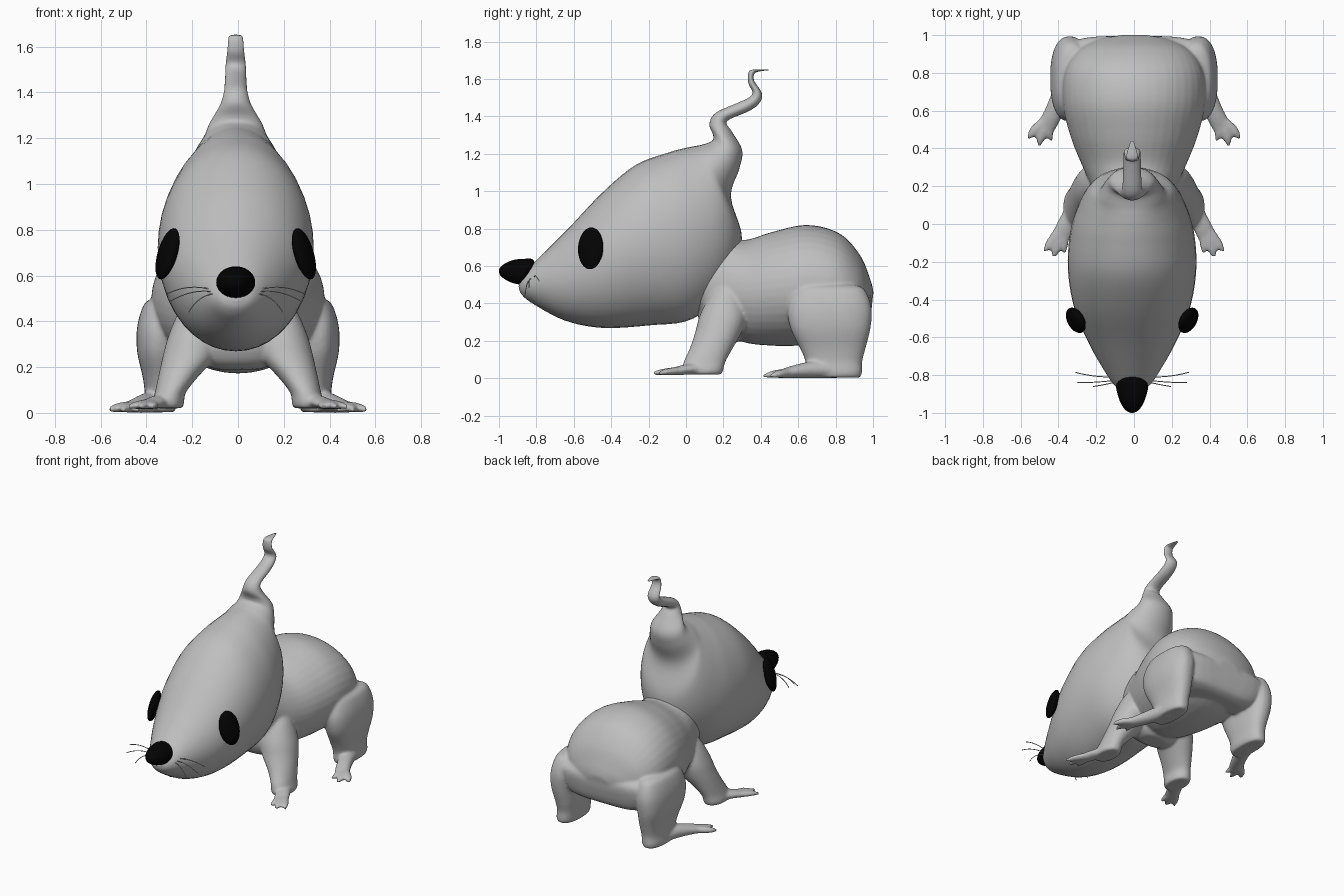
import bpy, bmesh, math
from mathutils import Vector, Matrix

CX = -0.01  # head sits very slightly off centre


def material(name, rgb):
    m = bpy.data.materials.new(name)
    m.diffuse_color = (*rgb, 1)
    return m


GREY = material("grey fur", (0.52, 0.52, 0.52))
BLACK = material("black", (0.001, 0.001, 0.001))


def resample(rows, k):
    """Catmull-Rom interpolation of rows of numbers."""
    out = []
    for i in range(len(rows) - 1):
        p0, p1, p2 = rows[max(i - 1, 0)], rows[i], rows[i + 1]
        p3 = rows[min(i + 2, len(rows) - 1)]
        for j in range(k):
            t = j / k
            out.append([0.5 * (2 * b + (c - a) * t + (2 * a - 5 * b + 4 * c - d) * t * t
                               + (3 * b - a - 3 * c + d) * t ** 3)
                        for a, b, c, d in zip(p0, p1, p2, p3)])
    return out + [list(rows[-1])]


def loft(bm, sections, n=32, power=2.0):
    """Skin closed rings given as (centre, axis u, axis v)."""
    rings = []
    for c, u, v in sections:
        ring = []
        for i in range(n):
            a = 2 * math.pi * i / n
            ca, sa = math.cos(a), math.sin(a)
            x = math.copysign(abs(ca) ** (2 / power), ca)
            y = math.copysign(abs(sa) ** (2 / power), sa)
            ring.append(bm.verts.new(c + u * x + v * y))
        rings.append(ring)
    for r, q in zip(rings, rings[1:]):
        for i in range(n):
            bm.faces.new((r[i], r[(i + 1) % n], q[(i + 1) % n], q[i]))
    bm.faces.new(rings[0])
    bm.faces.new(rings[-1])


def profile(bm, rows, cx=0.0, k=5):
    """Rows: lower y, z, upper y, z, half width."""
    secs = []
    for y0, z0, y1, z1, w in resample(rows, k):
        lo, hi = Vector((cx, y0, z0)), Vector((cx, y1, z1))
        secs.append(((lo + hi) / 2, Vector((max(w, 0.003), 0, 0)), (hi - lo) / 2))
    loft(bm, secs, 40)


def column(bm, rows, s, power=2.3):
    """Rows: x, y, z, radius x, radius y (level sections)."""
    loft(bm, [(Vector((s * x, y, z)), Vector((rx, 0, 0)), Vector((0, ry, 0)))
              for x, y, z, rx, ry in resample(rows, 4)], 32, power)


def paw(bm, rows, s):
    """Rows: x, y, z, half width, half height along a level path."""
    d = Vector((s * (rows[-1][0] - rows[0][0]), rows[-1][1] - rows[0][1], 0)).normalized()
    side = Vector((-d.y, d.x, 0))
    loft(bm, [(Vector((s * x, y, z)), side * w, Vector((0, 0, h)))
              for x, y, z, w, h in resample(rows, 4)], 20)


def finish(name, bm, mat):
    bmesh.ops.recalc_face_normals(bm, faces=bm.faces)
    me = bpy.data.meshes.new(name)
    bm.to_mesh(me)
    bm.free()
    for p in me.polygons:
        p.use_smooth = True
    me.materials.append(mat)
    ob = bpy.data.objects.new(name, me)
    bpy.context.collection.objects.link(ob)
    return ob


# Head running back and up into the curly tip
bm = bmesh.new()
profile(bm, [
    (-0.895, 0.49, -0.885, 0.53, 0.03), (-0.88, 0.45, -0.85, 0.58, 0.08),
    (-0.82, 0.40, -0.77, 0.66, 0.135), (-0.65, 0.31, -0.63, 0.80, 0.225),
    (-0.45, 0.27, -0.45, 0.99, 0.305), (-0.2, 0.283, -0.27, 1.14, 0.34),
    (0.04, 0.32, -0.1, 1.205, 0.325), (0.23, 0.50, -0.01, 1.23, 0.275),
    (0.30, 0.74, 0.04, 1.24, 0.225), (0.24, 0.97, 0.09, 1.25, 0.18),
    (0.285, 1.12, 0.14, 1.27, 0.14), (0.30, 1.22, 0.145, 1.30, 0.115),
    (0.245, 1.32, 0.125, 1.36, 0.07), (0.22, 1.375, 0.16, 1.42, 0.052),
    (0.34, 1.43, 0.27, 1.47, 0.047), (0.395, 1.475, 0.335, 1.50, 0.045),
    (0.405, 1.525, 0.355, 1.53, 0.043), (0.365, 1.59, 0.333, 1.58, 0.036),
    (0.365, 1.627, 0.335, 1.637, 0.032), (0.39, 1.64, 0.365, 1.651, 0.027),
    (0.44, 1.647, 0.44, 1.651, 0.008)], CX)
finish("head", bm, GREY)

# Body, legs and paws, fused into one skin
bm = bmesh.new()
profile(bm, [
    (0.0, 0.42, 0.0, 0.68, 0.16), (0.13, 0.27, 0.2, 0.75, 0.21),
    (0.3, 0.195, 0.32, 0.74, 0.275), (0.45, 0.175, 0.47, 0.785, 0.335),
    (0.6, 0.175, 0.65, 0.82, 0.375), (0.76, 0.2, 0.82, 0.775, 0.37),
    (0.88, 0.25, 0.93, 0.66, 0.31), (0.955, 0.31, 0.985, 0.53, 0.20),
    (0.99, 0.37, 1.003, 0.46, 0.08)])
# chest between the front legs
column(bm, [(0, 0.21, 0.19, 0.10, 0.06), (0, 0.20, 0.23, 0.17, 0.105),
            (0, 0.19, 0.32, 0.20, 0.125), (0, 0.20, 0.42, 0.16, 0.10)], 1, 2.5)
# low rump joining both haunches
column(bm, [(0, 0.84, 0.23, 0.20, 0.07), (0, 0.84, 0.26, 0.29, 0.12), (0, 0.835, 0.34, 0.36, 0.152),
            (0, 0.835, 0.43, 0.37, 0.158), (0, 0.82, 0.48, 0.34, 0.12), (0, 0.81, 0.51, 0.29, 0.08)], 1, 4)
for s in (-1, 1):
    # hind leg
    column(bm, [(0.325, 0.77, 0.50, 0.045, 0.13), (0.33, 0.77, 0.475, 0.08, 0.185),
                (0.338, 0.768, 0.38, 0.102, 0.224), (0.343, 0.772, 0.27, 0.098, 0.215),
                (0.335, 0.785, 0.16, 0.082, 0.175), (0.335, 0.79, 0.09, 0.073, 0.152),
                (0.34, 0.79, 0.03, 0.072, 0.152), (0.34, 0.79, 0.003, 0.062, 0.14)], s, 2.4)
    paw(bm, [(0.35, 0.78, 0.045, 0.06, 0.045), (0.39, 0.67, 0.045, 0.052, 0.045),
             (0.435, 0.57, 0.034, 0.05, 0.034), (0.475, 0.50, 0.022, 0.052, 0.021)], s)
    for tx, ty in ((0.564, 0.45), (0.503, 0.41), (0.437, 0.44)):
        paw(bm, [(0.45, 0.56, 0.03, 0.03, 0.026), (0.19 + tx * 0.6, 0.20 + ty * 0.65, 0.022, 0.028, 0.02),
                 (tx, ty, 0.012, 0.006, 0.01)], s)
    # front leg, splaying out from the chest
    column(bm, [(0.16, 0.22, 0.52, 0.04, 0.04), (0.17, 0.215, 0.45, 0.085, 0.085),
                (0.185, 0.20, 0.34, 0.118, 0.125), (0.21, 0.175, 0.25, 0.118, 0.125),
                (0.26, 0.135, 0.16, 0.088, 0.115), (0.295, 0.10, 0.09, 0.068, 0.112),
                (0.305, 0.09, 0.045, 0.070, 0.11), (0.305, 0.09, 0.02, 0.064, 0.1)], s, 2.1)
    paw(bm, [(0.29, 0.14, 0.05, 0.05, 0.03), (0.33, 0.05, 0.05, 0.05, 0.03),
             (0.365, -0.02, 0.045, 0.05, 0.026), (0.395, -0.08, 0.034, 0.052, 0.017)], s)
    for tx, ty in ((0.478, -0.145), (0.427, -0.178), (0.367, -0.155)):
        paw(bm, [(0.375, -0.01, 0.042, 0.03, 0.024), (0.155 + tx * 0.6, -0.01 + ty * 0.65, 0.034, 0.028, 0.017),
                 (tx, ty, 0.027, 0.006, 0.009)], s)
body = finish("body_and_legs", bm, GREY)
mod = body.modifiers.new("fuse", "REMESH")
mod.mode = "VOXEL"
mod.voxel_size = 0.009
mod.use_smooth_shade = True
mod = body.modifiers.new("soften", "SMOOTH")
mod.factor = 0.5
mod.iterations = 9

# Nose
bm = bmesh.new()
loft(bm, [(Vector((CX, y, z)), Vector((rx, 0, 0)), Vector((0, 0.03 * rz / 0.07, rz)))
          for y, z, rx, rz in resample([
              (-0.825, 0.565, 0.05, 0.045), (-0.85, 0.57, 0.083, 0.067), (-0.89, 0.573, 0.08, 0.066),
              (-0.94, 0.58, 0.063, 0.054), (-0.98, 0.583, 0.038, 0.032), (-0.998, 0.585, 0.008, 0.007)], 4)], 28)
finish("nose", bm, BLACK)

# Eyes: flattened ovals lying on the head
for s, side in ((-1, "left"), (1, "right")):
    bm = bmesh.new()
    bmesh.ops.create_uvsphere(bm, u_segments=28, v_segments=16, radius=1)
    out = Vector((s * 0.88, -0.40, 0.26)).normalized()
    up = Vector((0, 1, 0)).cross(out).normalized()
    across = up.cross(out)
    m = Matrix((out * 0.035, across * 0.072, up * 0.116)).transposed().to_4x4()
    m.translation = Vector((CX + s * 0.298, -0.51, 0.695))
    bmesh.ops.transform(bm, matrix=m, verts=bm.verts)
    finish(side + "_eye", bm, BLACK)

# Whiskers: thin bent tubes
for s, side in ((-1, "left"), (1, "right")):
    cu = bpy.data.curves.new(side + "_whiskers", "CURVE")
    cu.dimensions = "3D"
    cu.bevel_depth = 0.0025
    cu.bevel_resolution = 1
    for pts in (((0.11, -0.81, 0.54), (0.21, -0.81, 0.565), (0.30, -0.785, 0.52)),
                ((0.11, -0.83, 0.53), (0.20, -0.84, 0.54), (0.29, -0.84, 0.485)),
                ((0.10, -0.84, 0.52), (0.165, -0.855, 0.51), (0.205, -0.86, 0.44))):
        sp = cu.splines.new("NURBS")
        sp.points.add(2)
        for p, (x, y, z) in zip(sp.points, pts):
            p.co = (CX + s * x, y, z, 1)
        sp.use_endpoint_u = True
        sp.order_u = 3
    cu.materials.append(GREY)
    bpy.context.collection.objects.link(bpy.data.objects.new(side + "_whiskers", cu))
